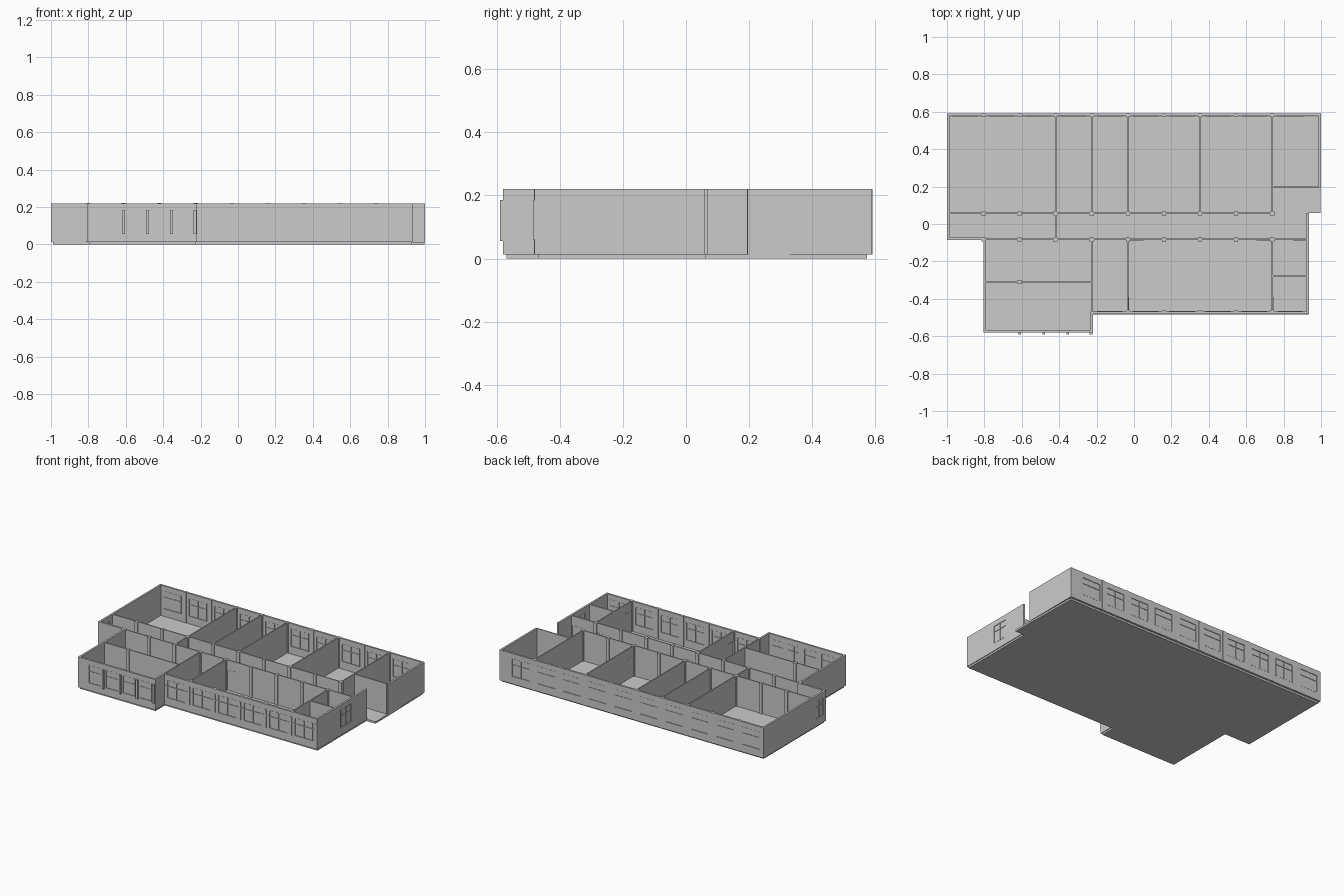
import bpy, bmesh

if "Cube" in bpy.data.objects:
    bpy.data.objects.remove(bpy.data.objects["Cube"])

Z0, Z1 = 0.012, 0.22          # wall bottom and top
EXT, INT = 0.013, 0.008       # outer and inner wall thickness
W0, W1, WT = 0.062, 0.185, 0.143   # window sill, head and transom heights
COLS = [-0.805 + 0.193 * i for i in range(9)]   # column grid


def finish(name, bm):
    me = bpy.data.meshes.new(name)
    bm.to_mesh(me)
    bm.free()
    ob = bpy.data.objects.new(name, me)
    bpy.context.collection.objects.link(ob)
    return ob


def box(bm, x0, x1, y0, y1, z0, z1):
    geo = bmesh.ops.create_cube(bm, size=1)
    for v in geo["verts"]:
        v.co = ((x0 + x1) / 2 + v.co.x * (x1 - x0),
                (y0 + y1) / 2 + v.co.y * (y1 - y0),
                (z0 + z1) / 2 + v.co.z * (z1 - z0))


def strip(bm, axis, pos, a, b, t, z0, z1):
    """Box running a..b along an axis, centred on pos across it."""
    if axis == "x":
        box(bm, a, b, pos - t / 2, pos + t / 2, z0, z1)
    else:
        box(bm, pos - t / 2, pos + t / 2, a, b, z0, z1)


def wall(name, axis, pos, a, b, t=INT, windows=(), doors=()):
    bm, fr, gl = bmesh.new(), bmesh.new(), bmesh.new()
    holes = sorted([(p, q, W0, W1) for p, q in windows] +
                   [(p, q, Z0, 0.155) for p, q in doors])
    u = a
    for p, q, lo, hi in holes:
        strip(bm, axis, pos, u, p, t, Z0, Z1)
        strip(bm, axis, pos, p, q, t, hi, Z1)
        if lo > Z0:
            strip(bm, axis, pos, p, q, t, Z0, lo)
        # pane or door leaf set back in the opening
        strip(gl, axis, pos, p, q, t * 0.5, lo, hi)
        w, ft = 0.003, t + 0.002
        for s in (p, q - w):
            strip(fr, axis, pos, s, s + w, ft, lo, hi)
        strip(fr, axis, pos, p + w, q - w, ft, hi - w, hi)
        if lo > Z0:
            m = (p + q) / 2
            strip(fr, axis, pos, p + w, q - w, ft, lo, lo + w)
            strip(fr, axis, pos, p + w, q - w, t, WT - w / 2, WT + w / 2)
            strip(fr, axis, pos, m - w / 2, m + w / 2, t * 0.9, lo + w, hi - w)
        u = q
    strip(bm, axis, pos, u, b, t, Z0, Z1)
    finish(name, bm)
    for part, mesh in (("_frames", fr), ("_panels", gl)):
        if holes:
            finish(name + part, mesh)
        else:
            mesh.free()


def bays(xs, m=0.028):
    return [(p + m, q - m) for p, q in zip(xs, xs[1:])]


# Floor slab, extruded from its plan outline
outline = [(-0.99, 0.575), (0.99, 0.575), (0.998, 0.2), (0.998, 0.06), (0.93, 0.06),
           (0.93, -0.47), (-0.225, -0.47), (-0.225, -0.57), (-0.797, -0.57),
           (-0.797, -0.08), (-0.99, -0.08)]
bm = bmesh.new()
face = bm.faces.new([bm.verts.new((x, y, 0)) for x, y in outline])
ext = bmesh.ops.extrude_face_region(bm, geom=[face])
bmesh.ops.translate(bm, vec=(0, 0, 0.013),
                    verts=[v for v in ext["geom"] if isinstance(v, bmesh.types.BMVert)])
bmesh.ops.recalc_face_normals(bm, faces=bm.faces)
finish("floor_slab", bm)

# Outer walls
h = EXT / 2
wall("back_wall", "x", 0.59 - h, -1, 1, EXT, bays([-1] + COLS + [0.935]))
wall("left_wall", "y", -1 + h, -0.085, 0.577, EXT, [(-0.055, 0.025)])
wall("left_return_wall", "x", -0.085 + h, -1 + EXT, -0.792, EXT)
wall("wing_left_wall", "y", -0.805 + h, -0.58, -0.085, EXT)
wing = [-0.74, -0.61, -0.482, -0.355, -0.23]
wall("wing_front_wall", "x", -0.58 + h, -0.792, -0.22, EXT, bays(wing, 0.016))
wall("wing_right_wall", "y", -0.22 - h, -0.567, -0.467, EXT)
wall("front_wall", "x", -0.48 + h, -0.22, 0.935, EXT, bays(COLS[3:] + [0.93]))
wall("right_wall", "y", 0.935 - h, -0.467, 0.06, EXT, [(-0.225, -0.11)])
wall("right_block_wall", "y", 1 - h, 0.195, 0.577, EXT)

# Corridor walls and partitions
wall("corridor_back_wall", "x", 0.057, -0.987, 0.74)
wall("corridor_front_wall", "x", -0.082, -0.792, 0.922,
     doors=[(-0.025, 0.05), (0.655, 0.728), (0.85, 0.918)])
wall("entry_back_wall", "x", 0.197, 0.745, 0.99)
wall("store_wall", "x", -0.28, 0.744, 0.922)
wall("wing_partition", "x", -0.31, -0.792, -0.231)
back_rooms = [(-0.418, -0.078, ()), (-0.226, 0.061, ()), (-0.033, 0.061, ()),
              (0.354, 0.061, [(0.075, 0.145)]), (0.74, 0.061, ())]
for i, (x, y, d) in enumerate(back_rooms):
    wall(f"back_partition_{i}", "y", x, y, 0.577, doors=d)
for i, (x, d) in enumerate([(-0.226, ()), (-0.033, [(-0.46, -0.39)]),
                            (0.74, [(-0.46, -0.39)])]):
    wall(f"front_partition_{i}", "y", x, -0.467, -0.086, doors=d)

# Square columns on the grid
bm = bmesh.new()
c = 0.011
for x in COLS:
    for y in (0.057, -0.082):
        box(bm, x - c, x + c, y - c, y + c, Z0, Z1 + 0.0005)
    box(bm, x - c, x + c, 0.573, 0.5925, Z0, Z1 + 0.0005)
for x in COLS[4:]:
    box(bm, x - c, x + c, -0.4825, -0.463, Z0, Z1 + 0.0005)
box(bm, COLS[1] - c, COLS[1] + c, -0.31 - c, -0.31 + c, Z0, Z1 + 0.0005)
finish("columns", bm)

# Raised facade fins and the long front transom
bm = bmesh.new()
for x in wing[1:]:
    box(bm, x - 0.007, x + 0.007, -0.59, -0.579, 0.055, W1)
for x in COLS[4:] + [0.926]:
    box(bm, x - 0.006, x + 0.006, -0.485, -0.479, 0.06, W1)
finish("facade_fins", bm)
bm = bmesh.new()
box(bm, -0.22, 0.932, -0.483, -0.479, WT - 0.003, WT + 0.003)
finish("front_transom", bm)
